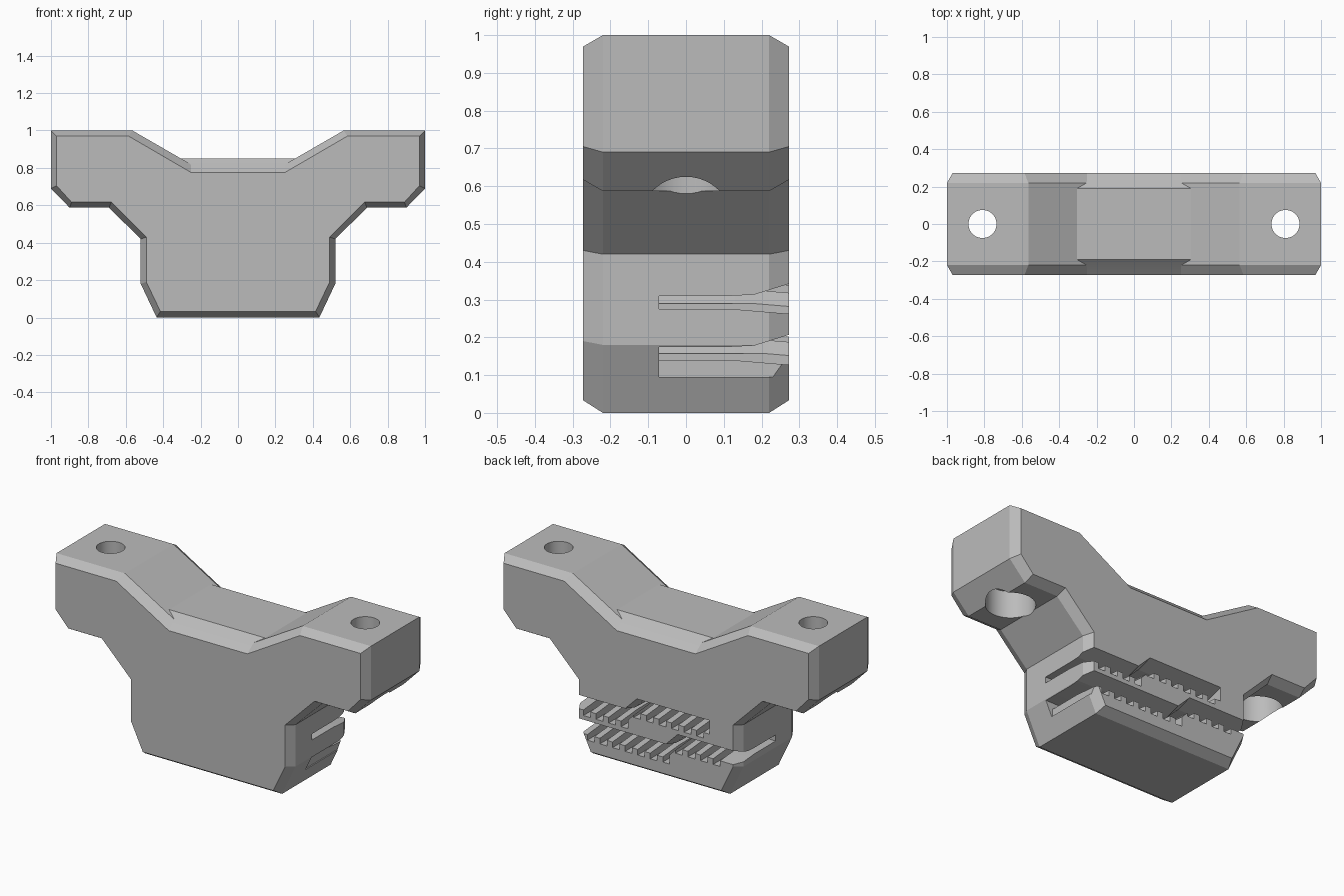
import bpy, bmesh
from mathutils import Matrix

cube = bpy.data.objects.get("Cube")
if cube:
    bpy.data.objects.remove(cube, do_unlink=True)

grey = bpy.data.materials.new("plain_grey")
grey.use_nodes = True
GREY = (0.5, 0.5, 0.5, 1)
grey.diffuse_color = GREY
grey.node_tree.nodes["Principled BSDF"].inputs["Base Color"].default_value = GREY


def make_object(name, bm):
    bmesh.ops.recalc_face_normals(bm, faces=bm.faces)
    mesh = bpy.data.meshes.new(name)
    bm.to_mesh(mesh)
    bm.free()
    mesh.materials.append(grey)
    obj = bpy.data.objects.new(name, mesh)
    bpy.context.collection.objects.link(obj)
    return obj


def loft(name, sections):
    """Skin a list of (y, [(x, z), ...]) sections into a closed solid."""
    bm = bmesh.new()
    rings = [[bm.verts.new((x, y, z)) for x, z in pts] for y, pts in sections]
    n = len(rings[0])
    for a, b in zip(rings, rings[1:]):
        for i in range(n):
            j = (i + 1) % n
            bm.faces.new((a[i], a[j], b[j], b[i]))
    bm.faces.new(rings[0])
    bm.faces.new(rings[-1])
    return make_object(name, bm)


def mirrored(half):
    return half + [(-x, z) for x, z in reversed(half)]


def cut(target, cutter):
    mod = target.modifiers.new(cutter.name, 'BOOLEAN')
    mod.operation = 'DIFFERENCE'
    mod.solver = 'EXACT'
    mod.object = cutter
    cutter.hide_render = True
    cutter.hide_viewport = True
    cutter.display_type = 'WIRE'


# Clamp body: winged outline with chamfered front and back, raised saddle pad
lower = [(1, 1), (1, .69), (.9, .587), (.69, .587), (.52, .42), (.52, .18), (.435, 0)]
inner = mirrored([(.25, .775), (.585, .97), (.97, .97), (.97, .705), (.89, .617),
                  (.677, .617), (.49, .43), (.49, .19), (.415, .033)])
middle = mirrored([(.253, .82), (.565, 1)] + lower)
outer = mirrored([(.305, .85), (.565, 1)] + lower)
body = loft("clamp_body", [(-.272, inner), (-.22, middle), (-.19, outer),
                           (.19, outer), (.22, middle), (.272, inner)])

# Bolt holes with counterbores from below
for side, label in ((1, "left"), (-1, "right")):
    for part, radius, low, high in (("bolt_hole", .075, .4, 1.1),
                                    ("counterbore", .127, .3, .74)):
        bm = bmesh.new()
        bmesh.ops.create_cone(bm, cap_ends=True, segments=48, radius1=radius,
                              radius2=radius, depth=high - low,
                              matrix=Matrix.Translation((side * .81, 0, (low + high) / 2)))
        cut(body, make_object(f"{label}_{part}", bm))

# Stepped belt slots, flared towards the back
STEP, GAP, PITCH, DEPTH = .075, .035, .08, .045
RAMP = STEP / 2


def belt_slot(name, floor, jog, x_end, first_groove, grooves):
    def section(lift, drop):
        bends = [(.6, 0), (jog + RAMP, 0), (jog - RAMP, STEP), (x_end, STEP)]
        top = [(x, floor + GAP + s + lift) for x, s in bends]
        bottom = [(x, floor + s - drop) for x, s in bends]
        return top + bottom[::-1]

    cut(body, loft(name, [(-.072, section(0, 0)), (.12, section(0, 0)),
                          (.18, section(.003, .005)), (.3, section(.04, .015))]))
    # Tooth gaps follow the stepped floor
    bm = bmesh.new()
    for i in range(grooves):
        x = first_groove - i * PITCH
        rise = min(max((jog + RAMP - x) / (2 * RAMP), 0), 1) * STEP
        size = Matrix.Diagonal((PITCH * .55, .372, DEPTH + .015, 1))
        place = Matrix.Translation((x, .114, floor + rise - (DEPTH - .015) / 2))
        bmesh.ops.create_cube(bm, size=1, matrix=place @ size)
    cut(body, make_object(name + "_tooth_gaps", bm))


belt_slot("upper_belt_slot", .275, .16, -.34, .44, 10)
belt_slot("lower_belt_slot", .14, -.1, -.6, .495, 12)

# Apply the cuts and tidy up
bpy.context.view_layer.update()
deps = bpy.context.evaluated_depsgraph_get()
finished = bpy.data.meshes.new_from_object(body.evaluated_get(deps))
cutters = [m.object for m in body.modifiers]
body.modifiers.clear()
body.data = finished
for cutter in cutters:
    bpy.data.objects.remove(cutter, do_unlink=True)

# Smooth only the round bores
bpy.context.view_layer.objects.active = body
body.select_set(True)
bpy.ops.object.shade_smooth_by_angle(angle=.2)
